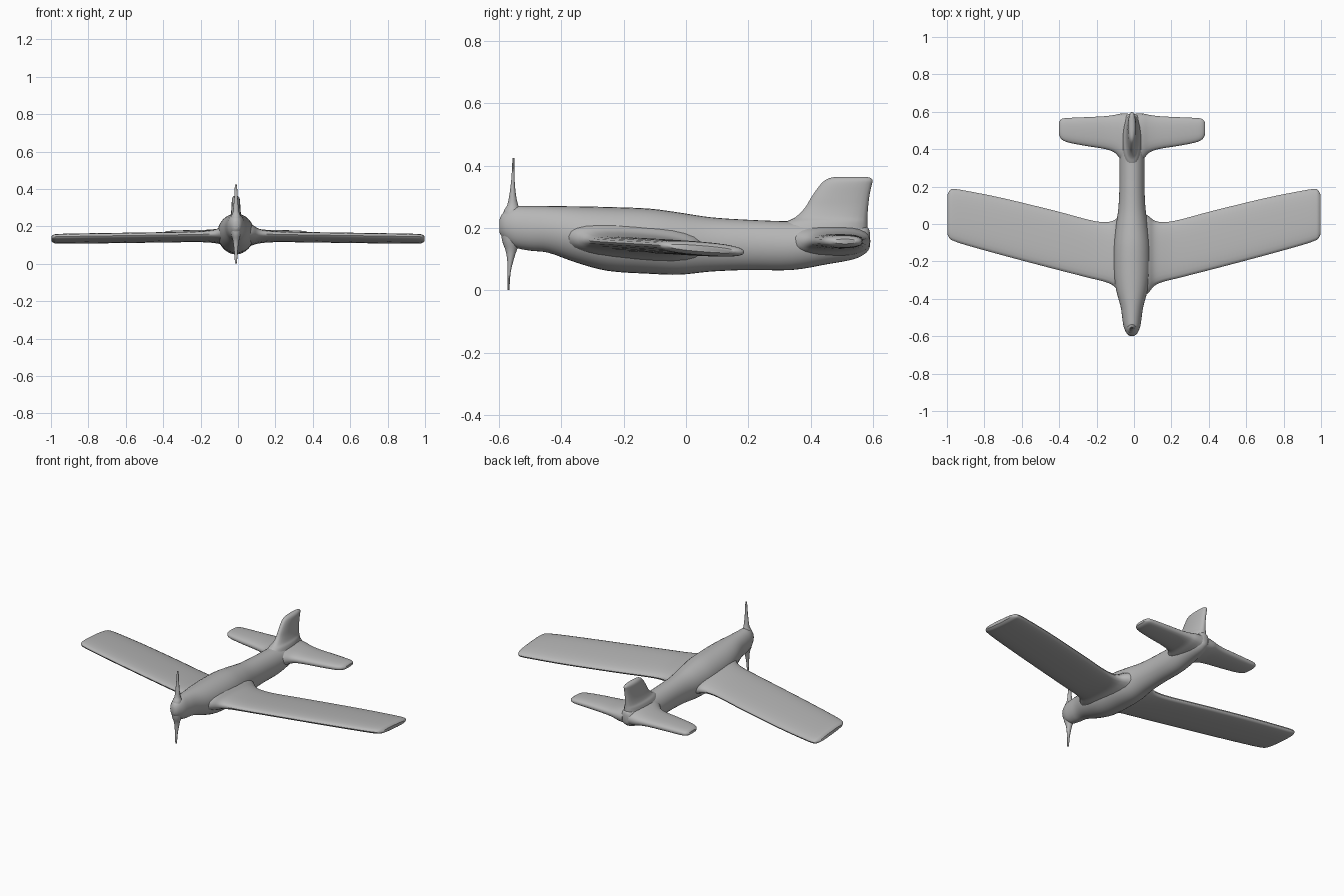
import bpy, bmesh, math
from mathutils import Vector

paint = bpy.data.materials.new("grey paint")
paint.diffuse_color = (0.47, 0.47, 0.47, 1)
CX = -0.011  # centreline of the body


def smooth_rows(rows, steps):
    """Catmull-Rom interpolation between section rows."""
    out = []
    n = len(rows)
    for i in range(n - 1):
        p = [rows[max(i - 1, 0)], rows[i], rows[i + 1], rows[min(i + 2, n - 1)]]
        for s in range(steps):
            t = s / steps
            out.append([0.5 * (2 * b + (c - a) * t + (2 * a - 5 * b + 4 * c - d) * t * t
                               + (3 * b - a - 3 * c + d) * t ** 3) for a, b, c, d in zip(*p)])
    return out + [list(rows[-1])]


def loft(name, rows, place, sides=24, steps=4, power=1.0, tilt=0.0):
    """Rows are (position, u min, u max, v min, v max); place maps (pos, u, v) to xyz."""
    bm = bmesh.new()
    rings = []
    for pos, u0, u1, v0, v1 in smooth_rows(rows, steps):
        ring = []
        for k in range(sides):
            a = 2 * math.pi * k / sides
            c, s = math.cos(a), math.sin(a)
            c = math.copysign(abs(c) ** power, c)
            s = math.copysign(abs(s) ** power, s)
            u = (u0 + u1) / 2 + c * (u1 - u0) / 2
            v = (v0 + v1) / 2 + s * (v1 - v0) / 2 + tilt * (u - (u0 + u1) / 2)
            ring.append(bm.verts.new(Vector(place(pos, u, v))))
        rings.append(ring)
    for a, b in zip(rings, rings[1:]):
        for k in range(sides):
            j = (k + 1) % sides
            bm.faces.new((a[k], a[j], b[j], b[k]))
    bm.faces.new(rings[0])
    bm.faces.new(rings[-1])
    bmesh.ops.recalc_face_normals(bm, faces=bm.faces)
    me = bpy.data.meshes.new(name)
    bm.to_mesh(me)
    bm.free()
    me.materials.append(paint)
    ob = bpy.data.objects.new(name, me)
    bpy.context.collection.objects.link(ob)
    bpy.ops.object.select_all(action='DESELECT')
    ob.select_set(True)
    bpy.context.view_layer.objects.active = ob
    bpy.ops.object.shade_smooth_by_angle(angle=math.radians(45))
    return ob


# Fuselage: (y, half width, bottom, top)
body = [(-0.598, 0.012, 0.185, 0.228), (-0.585, 0.028, 0.165, 0.25), (-0.55, 0.044, 0.138, 0.268),
        (-0.5, 0.052, 0.127, 0.270), (-0.44, 0.061, 0.120, 0.270), (-0.35, 0.085, 0.088, 0.269),
        (-0.25, 0.098, 0.062, 0.267), (-0.12, 0.098, 0.053, 0.262), (-0.02, 0.088, 0.050, 0.249),
        (0.08, 0.073, 0.060, 0.234), (0.2, 0.067, 0.065, 0.226), (0.34, 0.067, 0.065, 0.221),
        (0.45, 0.064, 0.083, 0.222), (0.54, 0.050, 0.100, 0.215), (0.58, 0.032, 0.122, 0.205),
        (0.59, 0.012, 0.14, 0.185)]
loft("fuselage", [(y, -w, w, b, t) for y, w, b, t in body],
     lambda p, u, v: (CX + u, p, v), sides=32)

# Wing half: (x, leading y, trailing y, bottom, top), with a flared root
wing = [(0.03, -0.40, 0.07, 0.085, 0.225), (0.075, -0.37, 0.045, 0.102, 0.205),
        (0.11, -0.33, 0.018, 0.112, 0.184), (0.16, -0.308, 0.010, 0.118, 0.174),
        (0.24, -0.288, 0.022, 0.120, 0.168), (0.42, -0.242, 0.070, 0.118, 0.164),
        (0.7, -0.168, 0.138, 0.114, 0.160), (0.9, -0.112, 0.178, 0.112, 0.157),
        (0.965, -0.090, 0.187, 0.112, 0.155), (0.985, -0.078, 0.180, 0.115, 0.152),
        (0.998, -0.055, 0.155, 0.124, 0.143)]

# Tailplane half, laid out the same way
tail = [(0.02, 0.30, 0.592, 0.105, 0.21), (0.06, 0.345, 0.59, 0.115, 0.198),
        (0.095, 0.383, 0.583, 0.125, 0.188), (0.15, 0.402, 0.576, 0.130, 0.182),
        (0.25, 0.418, 0.571, 0.133, 0.180), (0.34, 0.436, 0.567, 0.136, 0.177),
        (0.375, 0.452, 0.562, 0.140, 0.173), (0.39, 0.475, 0.545, 0.149, 0.164)]

for side, label in ((1, "right"), (-1, "left")):
    loft(label + "_wing", wing, lambda p, u, v: (side * p, u, v), power=0.8, tilt=-0.08)
    loft(label + "_tailplane", tail, lambda p, u, v: (CX + side * p, u, v), power=0.8)

# Fin: (z, front y, back y, half width)
fin = [(0.17, 0.27, 0.585, 0.055), (0.215, 0.315, 0.582, 0.045), (0.235, 0.352, 0.582, 0.034),
       (0.265, 0.382, 0.584, 0.027), (0.30, 0.403, 0.588, 0.024), (0.335, 0.428, 0.595, 0.022),
       (0.352, 0.445, 0.599, 0.019), (0.361, 0.465, 0.59, 0.012), (0.364, 0.49, 0.57, 0.005)]
loft("fin", [(z, f, b, -w, w) for z, f, b, w in fin],
     lambda p, u, v: (CX + v, u, p), power=0.9)

# Propeller blades: (z, centre y, half depth, half width), flared at the hub
upper = [(0.2, -0.562, 0.034, 0.032), (0.25, -0.558, 0.028, 0.026), (0.275, -0.556, 0.017, 0.017),
         (0.31, -0.556, 0.010, 0.013), (0.36, -0.555, 0.005, 0.009), (0.40, -0.554, 0.004, 0.007),
         (0.425, -0.553, 0.003, 0.004)]
lower = [(0.21, -0.562, 0.034, 0.032), (0.16, -0.561, 0.029, 0.026), (0.128, -0.561, 0.018, 0.017),
         (0.10, -0.563, 0.011, 0.013), (0.06, -0.567, 0.005, 0.009), (0.025, -0.569, 0.004, 0.007),
         (0.0, -0.570, 0.003, 0.004)]
for name, blade in (("upper_propeller_blade", upper), ("lower_propeller_blade", lower)):
    loft(name, [(z, y - d, y + d, -w, w) for z, y, d, w in blade],
         lambda p, u, v: (CX + v, u, p), sides=16)
